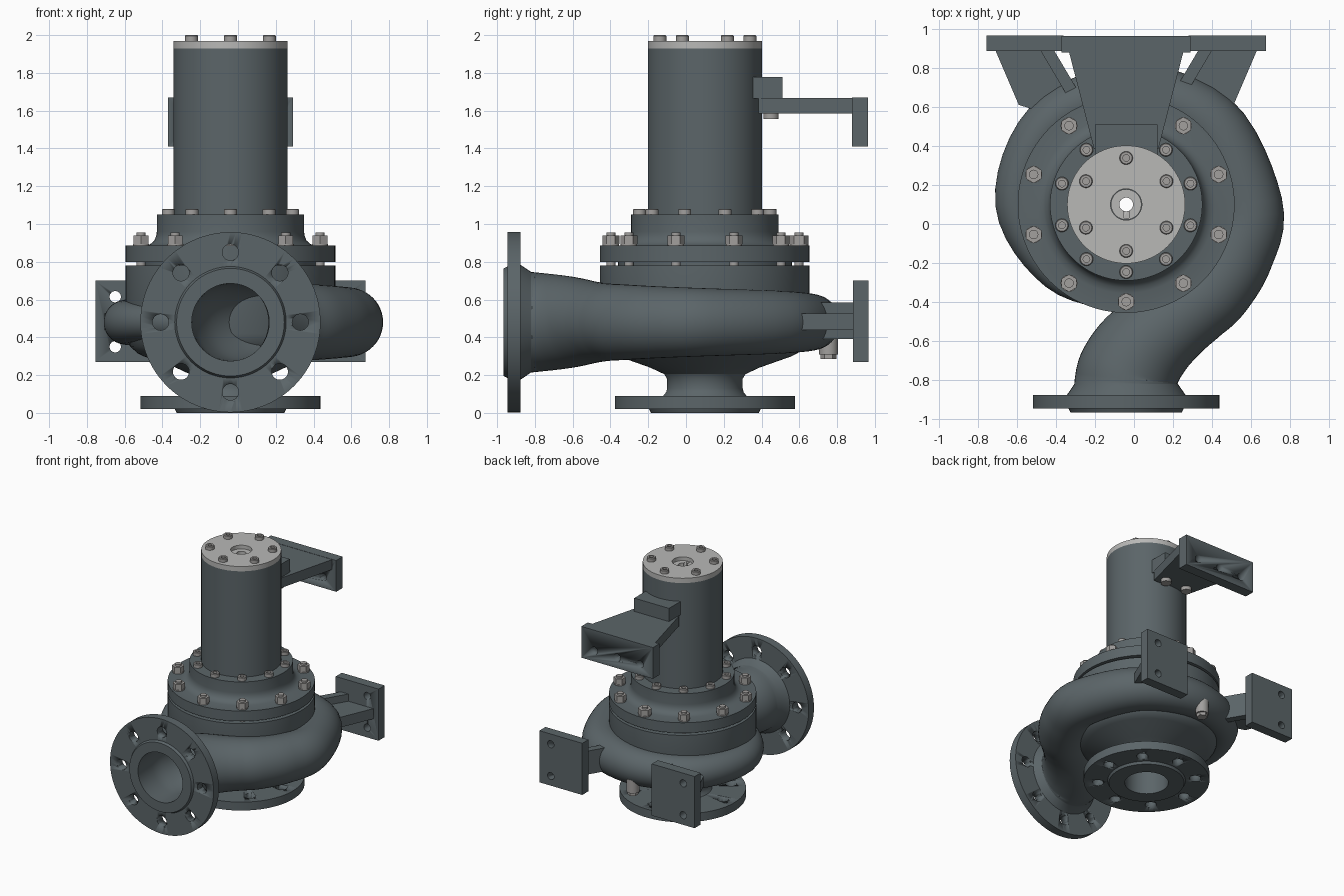
import bpy, bmesh, math
from mathutils import Matrix, Vector

if "Cube" in bpy.data.objects:
    bpy.data.objects.remove(bpy.data.objects["Cube"])

CX, CY = -0.04, 0.10          # pump shaft axis
AXIS = Matrix.Translation((CX, CY, 0))

def material(name, col):
    m = bpy.data.materials.new(name)
    m.diffuse_color = (*col, 1)
    m.use_nodes = True
    m.node_tree.nodes["Principled BSDF"].inputs["Base Color"].default_value = m.diffuse_color
    return m

DARK = material("dark_paint", (0.105, 0.13, 0.14))
LIGHT = material("bare_metal", (0.48, 0.48, 0.47))
STEEL = material("fastener_steel", (0.36, 0.35, 0.34))

def finish(name, bm, mat=DARK, matrix=Matrix()):
    bmesh.ops.recalc_face_normals(bm, faces=bm.faces)
    me = bpy.data.meshes.new(name)
    bm.transform(matrix)
    bm.to_mesh(me)
    bm.free()
    me.materials.append(mat)
    ob = bpy.data.objects.new(name, me)
    bpy.context.collection.objects.link(ob)
    bpy.ops.object.select_all(action='DESELECT')
    ob.select_set(True)
    bpy.context.view_layer.objects.active = ob
    bpy.ops.object.shade_smooth_by_angle(angle=math.radians(32))
    return ob

def loft(bm, rings, closed=False):
    n = len(rings[0])
    vs = [[bm.verts.new(p) for p in r] for r in rings]
    for i in range(len(vs) if closed else len(vs) - 1):
        a, b = vs[i], vs[(i + 1) % len(vs)]
        for j in range(n):
            bm.faces.new((a[j], a[(j + 1) % n], b[(j + 1) % n], b[j]))
    return vs

def lathe(name, profile, mat=DARK, matrix=AXIS, n=96):
    bm = bmesh.new()
    ang = [2 * math.pi * j / n for j in range(n)]
    loft(bm, [[(r * math.cos(t), r * math.sin(t), z) for t in ang] for r, z in profile], True)
    return finish(name, bm, mat, matrix)

def cyl(bm, x, y, z0, z1, r, n=24, matrix=Matrix()):
    bmesh.ops.create_cone(bm, cap_ends=True, segments=n, radius1=r, radius2=r, depth=z1 - z0,
                          matrix=matrix @ Matrix.Translation((x, y, (z0 + z1) / 2)))

def prism(bm, pts, z0, z1):
    vs = loft(bm, [[(x, y, z) for x, y in pts] for z in (z0, z1)])
    bm.faces.new(vs[0])
    bm.faces.new(vs[1])

def box(bm, x0, x1, y0, y1, z0, z1):
    prism(bm, [(x0, y0), (x1, y0), (x1, y1), (x0, y1)], z0, z1)

def cut(ob, bm):
    cutter = finish("hole_cutter", bm)
    m = ob.modifiers.new("holes", 'BOOLEAN')
    m.operation, m.object, m.solver = 'DIFFERENCE', cutter, 'EXACT'
    bpy.context.view_layer.objects.active = ob
    bpy.ops.object.modifier_apply(modifier=m.name)
    bpy.data.objects.remove(cutter)

def polar(r, count, start=90):
    for i in range(count):
        t = math.radians(start + 360 * i / count)
        yield r * math.cos(t), r * math.sin(t)

# Casing with inlet neck, bolted cover, motor, end cap and hollow shaft
lathe("pump_casing", [(.165, .03), (.225, .085), (.205, .11), (.20, .13), (.20, .18), (.215, .205),
                      (.29, .24), (.46, .30), (.49, .315), (.53, .35), (.555, .42), (.555, .78),
                      (.46, .78), (.46, .80), (.06, .80), (.06, .45), (.165, .40)])
lathe("casing_cover", [(.06, .80), (.555, .80), (.555, .885), (.455, .885), (.425, .893), (.403, .912),
                       (.392, .94), (.39, .96), (.39, 1.05), (.06, 1.05)])
lathe("motor_body", [(.08, 1.05), (.302, 1.05), (.302, 1.93), (.08, 1.93)])
lathe("motor_end_cap", [(.08, 1.93), (.302, 1.93), (.302, 1.97), (.08, 1.97)], LIGHT)
shaft = lathe("hollow_shaft", [(.035, .44), (.06, .44), (.06, 1.05), (.078, 1.06), (.078, 1.94), (.035, 1.94)],
              LIGHT, n=48)
key = bmesh.new()
box(key, CX - .015, CX + .015, CY - .07, CY - .02, 1.8, 2)
cut(shaft, key)

# Volute: (x, y, tube radius) along the spiral, then the bend to the outlet
path = []
for deg, R, a in [(270, .565, .06), (225, .59, .085), (180, .67, .115), (135, .70, .13), (90, .715, .145),
                  (45, .76, .165), (0, .80, .18), (-24, .81, .19)]:
    t = math.radians(deg)
    path.append(Vector((CX + (R - a) * math.cos(t), CY + (R - a) * math.sin(t), a)))
bend = [Vector(p) for p in [(.41, -.33, .20), (.31, -.415, .205), (.21, -.49, .215), (.10, -.58, .235),
                            (.02, -.67, .25), (-.03, -.76, .26), (-.04, -.82, .266)]]

def sweep(name, pts, zc=.48, n=48, sub=6, cone=None):
    fine = []
    ext = [2 * pts[0] - pts[1]] + pts + [2 * pts[-1] - pts[-2]]
    for i in range(1, len(ext) - 2):
        a, b, c, d = ext[i - 1:i + 3]
        for k in range(sub):
            t = k / sub
            fine.append(.5 * (2 * b + (c - a) * t + (2 * a - 5 * b + 4 * c - d) * t * t
                              + (3 * b - a - 3 * c + d) * t ** 3))
    fine.append(pts[-1])
    fine += cone or []
    rings = []
    for i, p in enumerate(fine):
        d = (fine[min(i + 1, len(fine) - 1)] - fine[max(i - 1, 0)]).xy.normalized()
        if i >= len(fine) - 2:
            d = Vector((0, -1))
        rings.append([(p.x + d.y * p.z * math.cos(t), p.y - d.x * p.z * math.cos(t), zc + p.z * math.sin(t))
                      for t in (2 * math.pi * j / n for j in range(n))])
    bm = bmesh.new()
    bm.faces.new(loft(bm, rings)[0])
    return finish(name, bm)

sweep("volute", path + bend, cone=[Vector((CX, -.885, .31))])
sweep("outlet_bore", [Vector((p.x, p.y, min(p.z - .045, .205))) for p in bend], cone=[Vector((CX, -.96, .205))])

# Pipe flanges with raised faces and eight holes
def flange(name, bore, matrix):
    ob = lathe(name, [(bore, 0), (.477, 0), (.477, .07), (.295, .07), (.285, .09), (bore, .09)], matrix=matrix)
    bm = bmesh.new()
    for x, y in polar(.37, 8):
        cyl(bm, x, y, -.05, .15, .043, 24, matrix)
    cut(ob, bm)

flange("outlet_flange", .205, Matrix.Translation((CX, -.875, .48)) @ Matrix.Rotation(math.pi / 2, 4, 'X'))
flange("inlet_flange", .165, Matrix.Translation((CX, CY, .09)) @ Matrix.Rotation(math.pi, 4, 'X'))

# Socket head screws on the end cap and the motor foot
def cap_screws(name, r, count, z):
    bm = bmesh.new()
    ang = [2 * math.pi * j / 24 for j in range(24)]
    for x, y in polar(r, count):
        vs = loft(bm, [[(x + q * math.cos(t), y + q * math.sin(t), h) for t in ang]
                       for q, h in [(.034, z - .01), (.034, z + .026), (.030, z + .03),
                                    (.017, z + .03), (.017, z + .012)]])
        bm.faces.new(vs[-1])
    finish(name, bm, STEEL, AXIS)

cap_screws("end_cap_screws", .238, 6, 1.97)
cap_screws("motor_foot_screws", .346, 10, 1.05)

# Studs and hex nuts around the cover, with a larger one at the rear
bm = bmesh.new()
for i, (x, y) in enumerate(polar(.498, 10)):
    s = 1.15 if i == 0 else 1
    cyl(bm, x, y, .77, .955, .024, 16)
    cyl(bm, x, y, .88, .893, .043 * s, 24)
    cyl(bm, x, y, .893, .94, .045 * s, 6)
finish("cover_studs_and_nuts", bm, STEEL, AXIS)

# Drain plug under the volute
bm = bmesh.new()
cyl(bm, CX, .755, .31, .42, .05)
cyl(bm, CX, .755, .285, .315, .042, 6)
finish("drain_plug", bm, STEEL)

# Two mounting feet at the rear: plate, horizontal web, inner rib
for s, side in ((1, "right"), (-1, "left")):
    X = lambda d: CX + s * d
    bm = bmesh.new()
    box(bm, X(.32), X(.715), .885, .965, .27, .70)
    plate = finish(side + "_foot_plate", bm)
    holes = bmesh.new()
    turn = Matrix.Rotation(math.pi / 2, 4, 'X')
    for z in (.35, .615):
        cyl(holes, X(.61), z, -1.1, -.8, .03, 24, turn)
    cut(plate, holes)
    bm = bmesh.new()
    prism(bm, [(X(.37), .89), (X(.67), .89), (X(.55), .61), (X(.36), .55), (X(.24), .65)], .44, .525)
    finish(side + "_foot_web", bm)
    bm = bmesh.new()
    prism(bm, [(X(.37), .89), (X(.44), .89), (X(.28), .62), (X(.21), .62)], .39, .585)
    finish(side + "_foot_rib", bm)

# Upper motor bracket: block, tapered arm, drilled end plate, bolts below
bm = bmesh.new()
box(bm, CX - .16, CX + .16, .33, .51, 1.665, 1.778)
finish("bracket_block", bm)
bm = bmesh.new()
prism(bm, [(CX - .165, .385), (CX + .165, .385), (CX + .295, .89), (CX - .295, .89)], 1.585, 1.668)
finish("bracket_arm", bm)
bm = bmesh.new()
box(bm, CX - .33, CX + .33, .878, .963, 1.41, 1.67)
end = finish("bracket_end_plate", bm)
holes = bmesh.new()
for x in (-.21, 0, .21):
    cyl(holes, CX + x, 1.5, -1.1, -.8, .03, 24, Matrix.Rotation(math.pi / 2, 4, 'X'))
cut(end, holes)
bm = bmesh.new()
for x in (-.1, .1):
    cyl(bm, CX + x, .45, 1.555, 1.60, .04)
finish("bracket_bolts", bm, STEEL)
